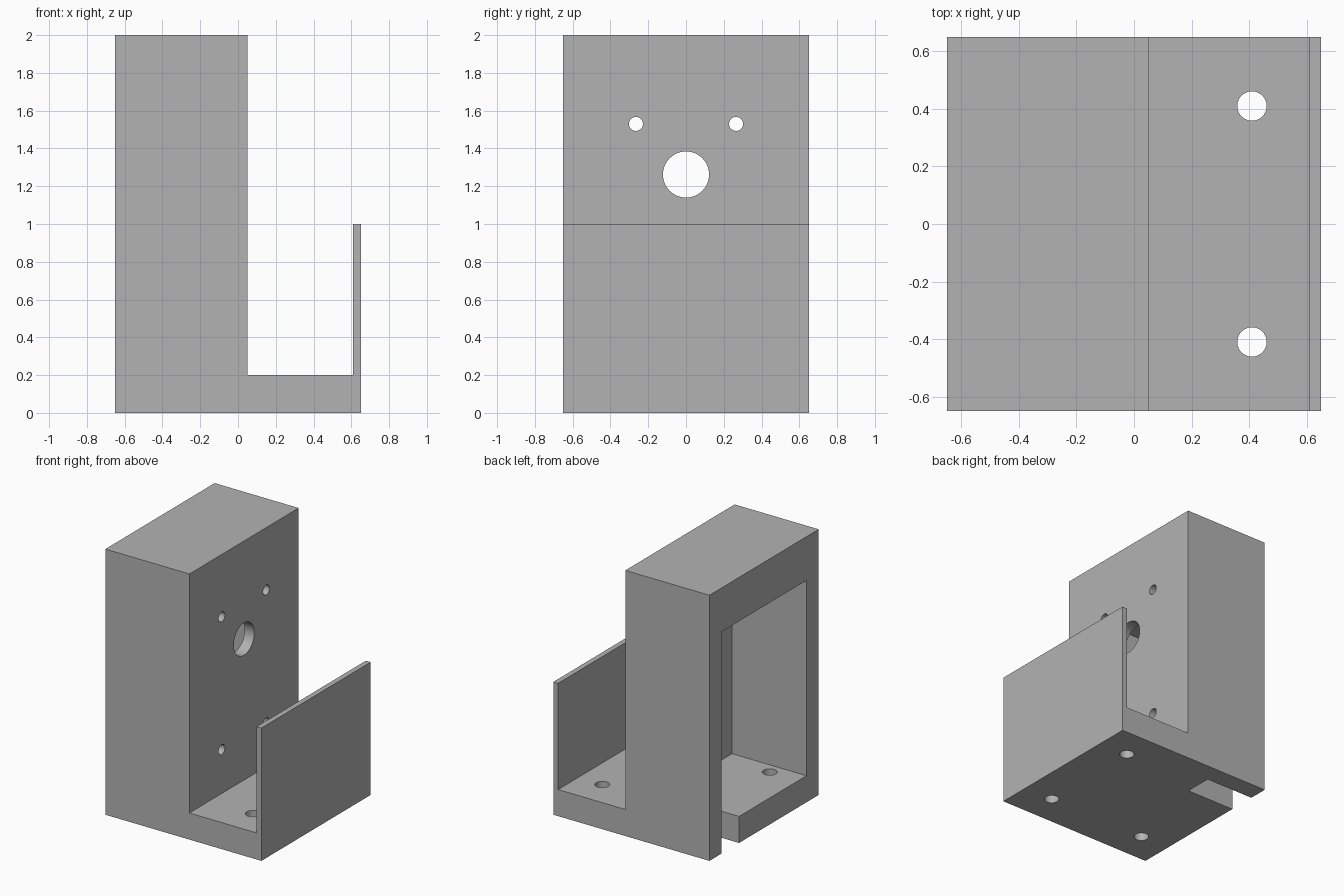
import bpy
import bmesh
from math import radians
from mathutils import Matrix, Vector

old = bpy.data.objects.get("Cube")
if old:
    bpy.data.objects.remove(old, do_unlink=True)

HALF = 0.65        # half width and half depth of the bracket
FLOOR = 0.2        # base thickness
INNER = 0.505      # half width of the cavity

grey = bpy.data.materials.new("plain_grey")
grey.use_nodes = True
COLOUR = (0.45, 0.45, 0.45, 1)
grey.diffuse_color = COLOUR
grey.node_tree.nodes["Principled BSDF"].inputs["Base Color"].default_value = COLOUR


def make_object(name, bm):
    bmesh.ops.recalc_face_normals(bm, faces=bm.faces)
    mesh = bpy.data.meshes.new(name)
    bm.to_mesh(mesh)
    bm.free()
    mesh.materials.append(grey)
    obj = bpy.data.objects.new(name, mesh)
    bpy.context.collection.objects.link(obj)
    return obj


def extrude_profile(name, points, depth):
    """Extrude an x-z outline along y, centred on y = 0."""
    bm = bmesh.new()
    face = bm.faces.new([bm.verts.new((x, -depth / 2, z)) for x, z in points])
    result = bmesh.ops.extrude_face_region(bm, geom=[face])
    verts = [v for v in result["geom"] if isinstance(v, bmesh.types.BMVert)]
    bmesh.ops.translate(bm, verts=verts, vec=(0, depth, 0))
    return make_object(name, bm)


def box(name, low, high):
    low, high = Vector(low), Vector(high)
    bm = bmesh.new()
    matrix = Matrix.Translation((low + high) / 2) @ Matrix.Diagonal((*(high - low), 1))
    bmesh.ops.create_cube(bm, size=1, matrix=matrix)
    return make_object(name, bm)


def drill(name, centre, radius, length, axis):
    bm = bmesh.new()
    turn = Matrix.Rotation(radians(90), 4, "Y") if axis == "X" else Matrix()
    bmesh.ops.create_cone(bm, cap_ends=True, segments=48, radius1=radius, radius2=radius,
                          depth=length, matrix=Matrix.Translation(centre) @ turn)
    return make_object(name, bm)


# Body: hollow tower, base and thin upright plate in one outline
body = extrude_profile("bracket_body", [
    (-HALF, 0), (HALF, 0), (HALF, 1), (0.61, 1),
    (0.61, FLOOR), (0.05, FLOOR), (0.05, 2), (-HALF, 2)], 2 * HALF)

# Cavity open to one side, and the slot through its floor
cutters = [
    box("cavity_cutter", (-0.8, -INNER, FLOOR), (-0.03, INNER, 1.67)),
    box("slot_cutter", (-0.8, 0.297, -0.1), (-0.25, INNER, 0.3)),
    drill("shaft_hole_cutter", (0, 0, 1.262), 0.122, 0.3, "X"),
]

# Four small screw holes in the tower wall
for y in (-0.265, 0.265):
    for z in (0.53, 1.53):
        cutters.append(drill("screw_hole_cutter", (0, y, z), 0.037, 0.3, "X"))

# Mounting holes in the base, the one beside the slot left out
for x, y in ((0.41, 0.41), (0.41, -0.41), (-0.41, -0.41)):
    cutters.append(drill("base_hole_cutter", (x, y, FLOOR / 2), 0.051, 0.4, "Z"))

bpy.context.view_layer.objects.active = body
for cutter in cutters:
    cutter.hide_render = True
    cut = body.modifiers.new(cutter.name, "BOOLEAN")
    cut.operation = "DIFFERENCE"
    cut.solver = "EXACT"
    cut.object = cutter
    bpy.ops.object.modifier_apply(modifier=cut.name)
    bpy.data.objects.remove(cutter, do_unlink=True)

bpy.ops.object.select_all(action="DESELECT")
body.select_set(True)
bpy.ops.object.shade_smooth_by_angle(angle=radians(30))
